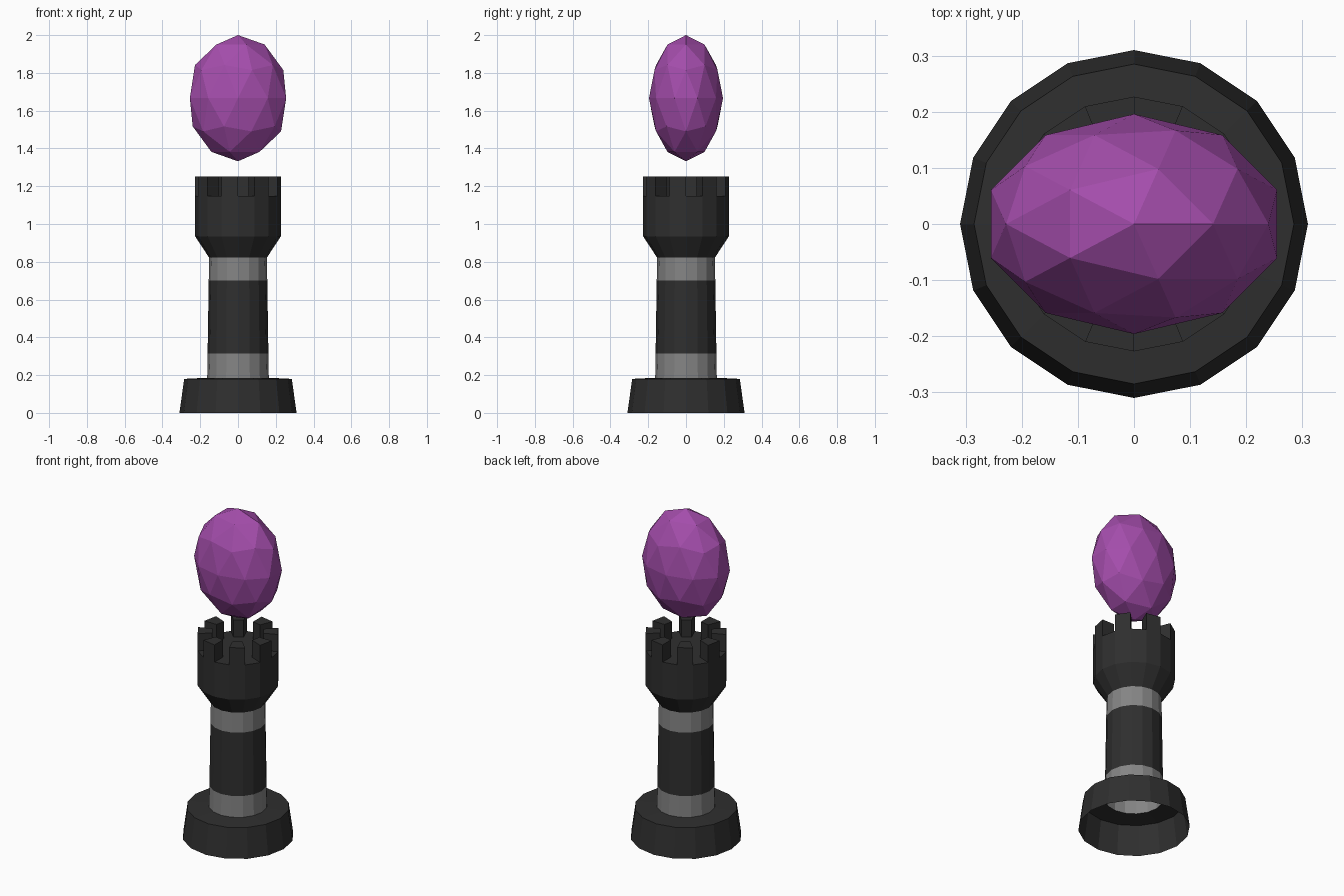
import bpy, bmesh, math

if "Cube" in bpy.data.objects:
    bpy.data.objects.remove(bpy.data.objects["Cube"])

SIDES = 16


def material(name, rgb):
    m = bpy.data.materials.new(name)
    m.diffuse_color = (*rgb, 1)
    m.use_nodes = True
    m.node_tree.nodes["Principled BSDF"].inputs["Base Color"].default_value = m.diffuse_color
    return m


black = material("black_stone", (0.028, 0.028, 0.028))
grey = material("grey_stone", (0.235, 0.235, 0.235))
purple = material("purple_crystal", (0.37, 0.074, 0.41))


def finish(bm, name, mat):
    me = bpy.data.meshes.new(name)
    bm.to_mesh(me)
    bm.free()
    me.materials.append(mat)
    ob = bpy.data.objects.new(name, me)
    bpy.context.collection.objects.link(ob)
    return ob


def point(r, k, z):
    a = 2 * math.pi * k / SIDES
    return (r * math.cos(a), r * math.sin(a), z)


def lathe(name, profile, mat, cap=False):
    """Turn an upward (radius, height) profile into an open 16-sided shell."""
    bm = bmesh.new()
    rings = [[bm.verts.new(point(r, k, z)) for k in range(SIDES)] for r, z in profile]
    for lo, hi in zip(rings, rings[1:]):
        for k in range(SIDES):
            j = (k + 1) % SIDES
            bm.faces.new((lo[k], lo[j], hi[j], hi[k]))
    if cap:
        bm.faces.new(rings[-1])
    return finish(bm, name, mat)


# Hollow base and column bands
lathe("base", [(0.31, 0), (0.285, 0.18), (0.163, 0.186)], black)
lathe("lower_band", [(0.163, 0.186), (0.161, 0.315)], grey)
lathe("column", [(0.161, 0.315), (0.155, 0.70)], black)
lathe("upper_band", [(0.155, 0.70), (0.153, 0.822)], grey)

# Flared turret with a flat floor
lathe("turret", [(0.153, 0.822), (0.227, 0.935), (0.227, 1.147)], black, cap=True)

# Battlements: every second side carries a block
bm = bmesh.new()
for k in range(1, SIDES, 2):
    lo, hi = [[bm.verts.new(point(r, i, z)) for r, i in
               ((0.227, k), (0.227, k + 1), (0.145, k + 1), (0.145, k))]
              for z in (1.147, 1.252)]
    for i in range(4):
        j = (i + 1) % 4
        bm.faces.new((lo[i], lo[j], hi[j], hi[i]))
    bm.faces.new(hi)
finish(bm, "battlements", black)

# Floating faceted crystal
bm = bmesh.new()
bmesh.ops.create_icosphere(bm, subdivisions=2, radius=1)
bmesh.ops.scale(bm, vec=(0.268, 0.196, 0.334), verts=bm.verts)
bmesh.ops.translate(bm, vec=(0, 0, 1.666), verts=bm.verts)
finish(bm, "crystal", purple)
